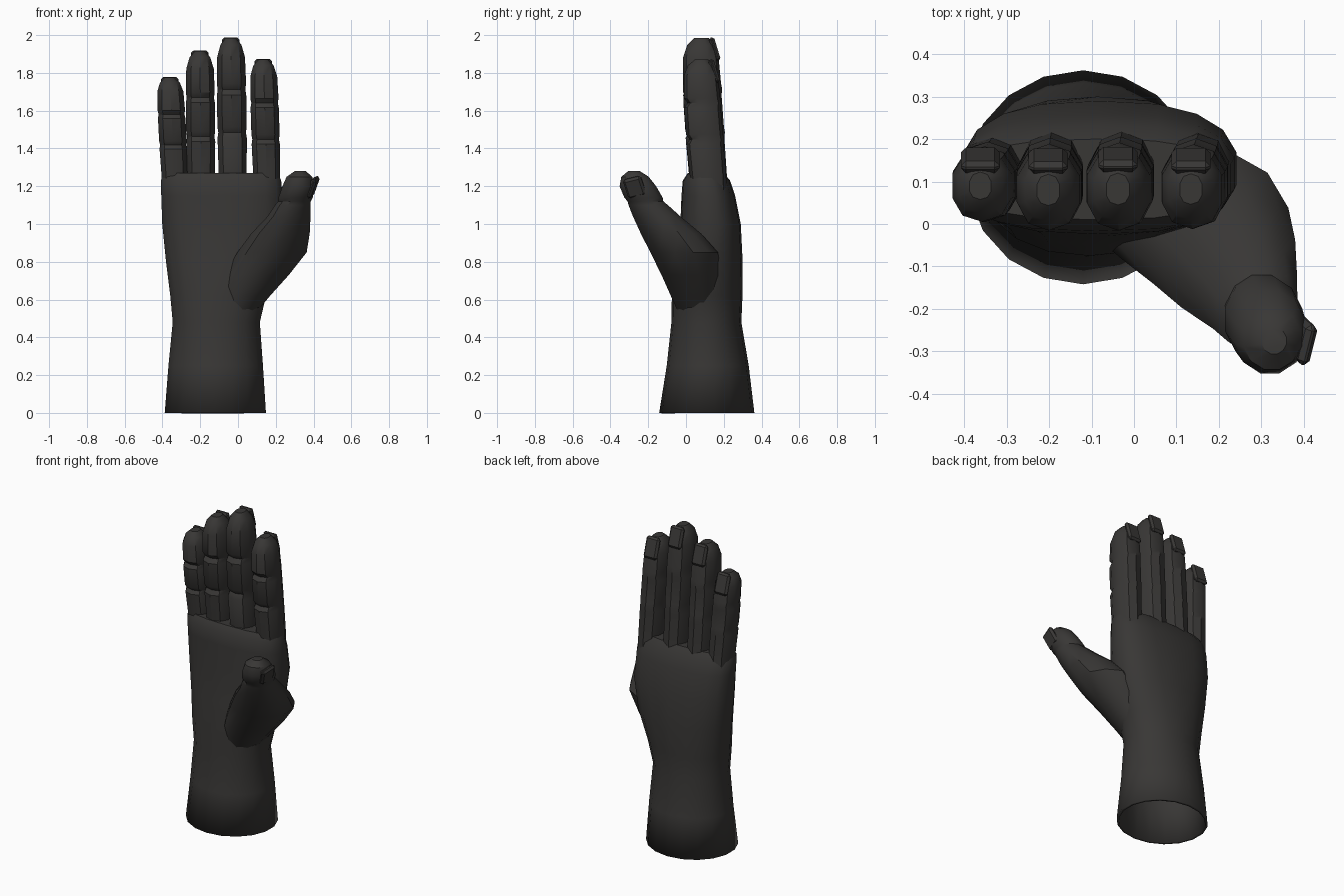
import bpy, bmesh, math

if "Cube" in bpy.data.objects:
    bpy.data.objects.remove(bpy.data.objects["Cube"])

skin = bpy.data.materials.new("dark_skin")
skin.diffuse_color = (0.04, 0.038, 0.036, 1)
skin.use_nodes = True
skin.node_tree.nodes["Principled BSDF"].inputs["Base Color"].default_value = skin.diffuse_color


def finish(name, bm, angle):
    bmesh.ops.recalc_face_normals(bm, faces=bm.faces)
    mesh = bpy.data.meshes.new(name)
    bm.to_mesh(mesh)
    bm.free()
    mesh.materials.append(skin)
    ob = bpy.data.objects.new(name, mesh)
    bpy.context.collection.objects.link(ob)
    bpy.ops.object.select_all(action='DESELECT')
    ob.select_set(True)
    bpy.context.view_layer.objects.active = ob
    bpy.ops.object.shade_smooth_by_angle(angle=math.radians(angle))
    return ob


def spow(v, e):
    return math.copysign(abs(v) ** e, v)


def loft(name, sections, sides, angle=35):
    """Sections: z, centre x, centre y, half width, front depth, back depth, squareness."""
    bm = bmesh.new()
    rings = []
    for z, cx, cy, rx, front, back, n in sections:
        ring = []
        for i in range(sides):
            a = 2 * math.pi * (i + 0.5) / sides
            x, y = spow(math.cos(a), 2 / n), spow(math.sin(a), 2 / n)
            ring.append(bm.verts.new((cx + rx * x, cy + (back if y > 0 else front) * y, z)))
        rings.append(ring)
    for r, s in zip(rings, rings[1:]):
        for i in range(sides):
            j = (i + 1) % sides
            bm.faces.new((r[i], r[j], s[j], s[i]))
    bm.faces.new(rings[-1])
    return finish(name, bm, angle)


def nail(name, loc, size, rot):
    bm = bmesh.new()
    bmesh.ops.create_cube(bm, size=1)
    bmesh.ops.scale(bm, vec=size, verts=bm.verts)
    bmesh.ops.bevel(bm, geom=bm.edges[:], offset=min(size) * 0.4, segments=1, affect='EDGES')
    ob = finish(name, bm, 30)
    ob.location, ob.rotation_euler = loc, rot


# Forearm, wrist and palm, hollow at the cut end
palm = loft("forearm_and_palm", [(z, cx, cy, rx, ry, ry, n) for z, cx, cy, rx, ry, n in [
    (0.00, -.120, .110, .272, .252, 2.0),
    (0.25, -.118, .115, .254, .217, 2.0),
    (0.48, -.115, .108, .234, .185, 2.1),
    (0.62, -.105, .112, .257, .187, 2.2),
    (0.80, -.085, .125, .300, .175, 2.3),
    (1.00, -.080, .130, .325, .160, 2.5),
    (1.15, -.085, .118, .325, .142, 2.6),
    (1.23, -.090, .108, .322, .125, 2.7),
    (1.27, -.090, .105, .305, .095, 2.7)]], 18)
wall = palm.modifiers.new("wall", 'SOLIDIFY')
wall.thickness = 0.015
wall.offset = -1

# Thumb with its fleshy mound
loft("thumb", [(z, cx, cy, rx, ry, ry, 2) for z, cx, cy, rx, ry in [
    (0.52, -.02, .08, .110, .120),
    (0.62, .03, .050, .145, .135),
    (0.73, .10, .030, .175, .165),
    (0.85, .18, -.010, .190, .185),
    (0.95, .225, -.080, .160, .165),
    (1.04, .27, -.155, .118, .130),
    (1.10, .29, -.200, .098, .108),
    (1.12, .30, -.215, .088, .098),
    (1.14, .305, -.225, .094, .105),
    (1.20, .320, -.255, .088, .100),
    (1.25, .325, -.270, .070, .075),
    (1.28, .330, -.275, .030, .032)]], 12)
nail("thumb_nail", (.395, -.272, 1.195), (.03, .10, .11), (0.25, math.radians(22), -.15))

# Fingers: padded segments pinched at the two joints
PROFILE = [(-.20, .90, .80, 1.10), (0, .95, .95, 1.05), (.28, 1, 1.05, 1), (.32, .94, .86, 1.04),
           (.36, 1, 1.05, 1), (.59, 1, 1.08, .95), (.63, .94, .86, 1), (.67, 1, 1.06, .95),
           (.86, .95, 1, .88), (.95, .72, .75, .72), (1, .35, .35, .4)]
for name, base_x, tip_x, tip_y, top, rx, ry in [
        ("little_finger", -.335, -.362, .088, 1.775, .076, .086),
        ("ring_finger", -.195, -.202, .078, 1.915, .080, .098),
        ("middle_finger", -.028, -.038, .080, 1.985, .081, .100),
        ("index_finger", .152, .134, .080, 1.870, .078, .096)]:
    sections = []
    for t, w, front, back in PROFILE:
        k = max(t, 0)
        sections.append((1.25 + t * (top - 1.25), base_x + (tip_x - base_x) * k,
                         .112 + (tip_y - .112) * k, rx * w, ry * front, ry * back, 2.3))
    loft(name, sections, 10)
    nail(name + "_nail", (tip_x, tip_y + ry * .72, top - .06), (.092, .03, .13),
         (math.radians(17), 0, 0))
